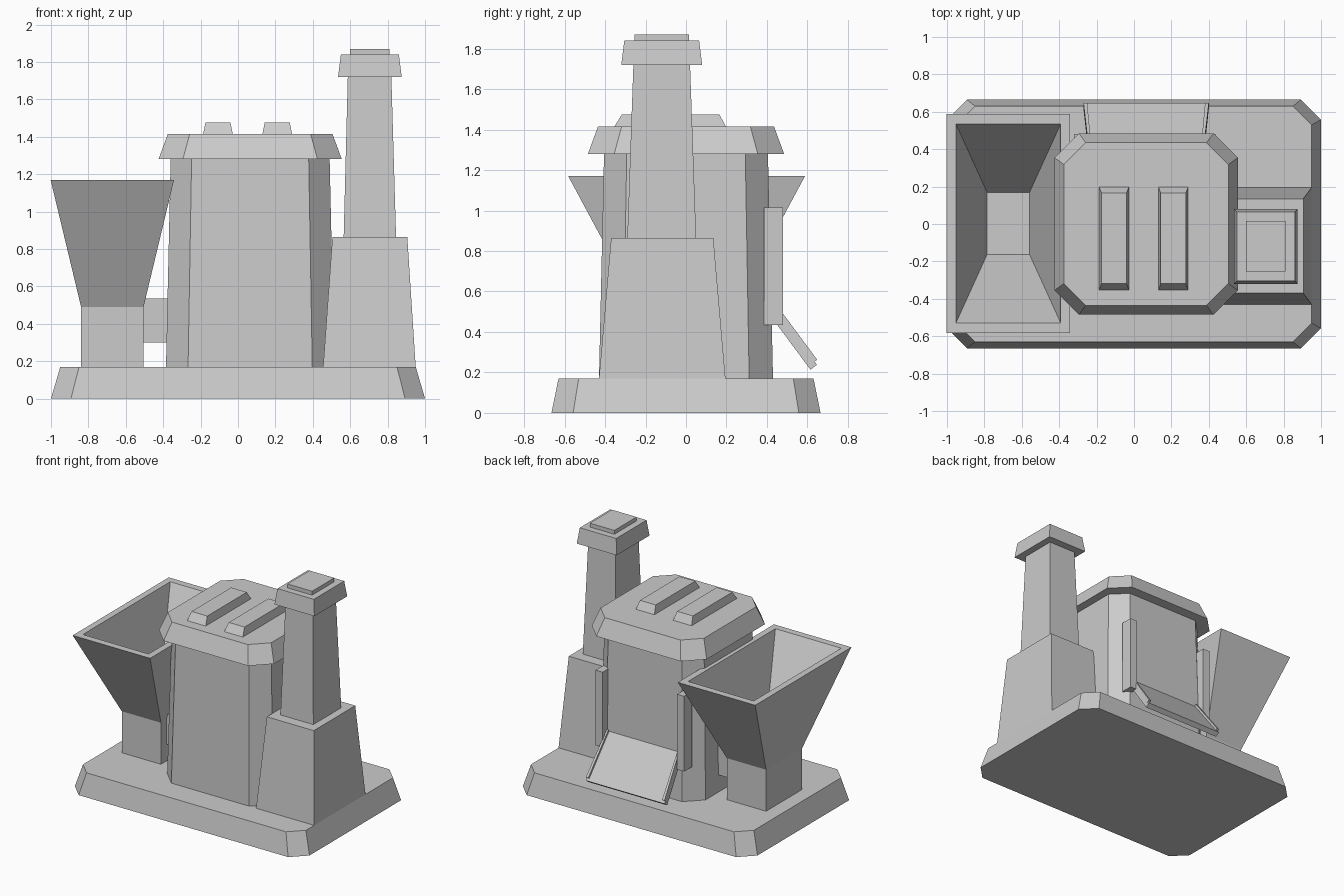
import bpy, bmesh
from mathutils import Vector

cube = bpy.data.objects.get("Cube")
if cube:
    bpy.data.objects.remove(cube, do_unlink=True)

grey = bpy.data.materials.new("plain grey")
grey.use_nodes = True
grey.diffuse_color = (0.6, 0.6, 0.6, 1)
grey.node_tree.nodes["Principled BSDF"].inputs["Base Color"].default_value = (0.6, 0.6, 0.6, 1)


def outline(x0, x1, y0, y1, cut=0):
    """Rectangle outline, with cut corners when cut is above zero."""
    if not cut:
        return [(x0, y0), (x1, y0), (x1, y1), (x0, y1)]
    return [(x0 + cut, y0), (x1 - cut, y0), (x1, y0 + cut), (x1, y1 - cut),
            (x1 - cut, y1), (x0 + cut, y1), (x0, y1 - cut), (x0, y0 + cut)]


def loft(name, levels):
    """Closed solid through a stack of (outline, z) levels."""
    bm = bmesh.new()
    rings = [[bm.verts.new((x, y, z)) for x, y in pts] for pts, z in levels]
    for a, b in zip(rings, rings[1:]):
        for i in range(len(a)):
            j = (i + 1) % len(a)
            bm.faces.new((a[i], a[j], b[j], b[i]))
    bm.faces.new(rings[0][::-1])
    bm.faces.new(rings[-1])
    bmesh.ops.recalc_face_normals(bm, faces=bm.faces)
    mesh = bpy.data.meshes.new(name)
    bm.to_mesh(mesh)
    bm.free()
    mesh.materials.append(grey)
    obj = bpy.data.objects.new(name, mesh)
    bpy.context.collection.objects.link(obj)
    return obj


def block(name, low, z0, high, z1):
    return loft(name, [(outline(*low), z0), (outline(*high), z1)])


# Base plinth
block("base", (-1, 1, -0.665, 0.665, 0.107), 0, (-0.95, 0.95, -0.63, 0.63, 0.1), 0.17)

# Main body and its overhanging lid
block("body", (-0.385, 0.515, -0.43, 0.43, 0.118), 0.17,
      (-0.36, 0.49, -0.405, 0.405, 0.112), 1.28)
block("lid", (-0.425, 0.555, -0.485, 0.485, 0.13), 1.28,
      (-0.375, 0.505, -0.435, 0.435, 0.117), 1.415)

# Ribs on the lid
for side, cx in (("right", -0.107), ("left", 0.21)):
    block(side + "_lid_rib", (cx - 0.08, cx + 0.08, -0.357, 0.2), 1.41,
          (cx - 0.067, cx + 0.067, -0.317, 0.165), 1.475)

# Chimney: footing, shaft, collar, top plate
block("chimney_footing", (0.455, 0.95, -0.43, 0.195), 0.17,
      (0.505, 0.905, -0.37, 0.135), 0.865)
block("chimney_shaft", (0.565, 0.845, -0.29, 0.05), 0.865,
      (0.587, 0.82, -0.26, 0.02), 1.72)
block("chimney_collar", (0.535, 0.875, -0.32, 0.08), 1.72,
      (0.55, 0.86, -0.305, 0.065), 1.84)
block("chimney_top", (0.6, 0.81, -0.255, 0.015), 1.84,
      (0.6, 0.81, -0.255, 0.015), 1.87)


# Hopper: stem, flared shell, rim and hollow inside
def hopper_ring(hx, hy):
    return outline(-0.672 - hx, -0.672 + hx, 0.003 - hy, 0.003 + hy)


loft("hopper", [(hopper_ring(0.167, 0.22), 0.17), (hopper_ring(0.167, 0.22), 0.49),
                (hopper_ring(0.33, 0.585), 1.17), (hopper_ring(0.28, 0.532), 1.17),
                (hopper_ring(0.113, 0.165), 0.5)])

# Feed duct between hopper and body
duct = (-0.52, -0.34, -0.15, 0.15)
block("feed_duct", duct, 0.3, duct, 0.535)

# Posts either side of the rear outlet
for side, x in (("right", -0.32), ("left", 0.375)):
    post = (x, x + 0.06, 0.385, 0.48)
    block(side + "_outlet_post", post, 0.435, post, 1.015)

# Sloping rear chute: a tray with a raised rail on each edge
top_start, top_end = Vector((0.43, 0.557)), Vector((0.66, 0.247))
along = (top_end - top_start).normalized()
down = Vector((along.y, -along.x))


def chute_part(name, near, far, upper, lower, end_gap):
    """Sloped bar; near and far are its x ranges at the two ends."""
    ends = []
    for (x0, x1), p in ((near, top_start), (far, top_end - along * end_gap)):
        a, b = p + down * upper, p + down * lower
        ends.append([(x0, *a), (x1, *a), (x1, *b), (x0, *b)])
    obj = loft(name, [([(v[0], v[1]) for v in e], 0) for e in ends])
    for vert, co in zip(obj.data.vertices, ends[0] + ends[1]):
        vert.co = co
    bm = bmesh.new()
    bm.from_mesh(obj.data)
    bmesh.ops.recalc_face_normals(bm, faces=bm.faces)
    bm.to_mesh(obj.data)
    bm.free()


chute_part("chute_tray", (-0.245, 0.375), (-0.27, 0.4), 0.016, 0.056, 0)
chute_part("right_chute_rail", (-0.245, -0.23), (-0.27, -0.25), 0, 0.03, 0.02)
chute_part("left_chute_rail", (0.36, 0.375), (0.38, 0.4), 0, 0.03, 0.02)
